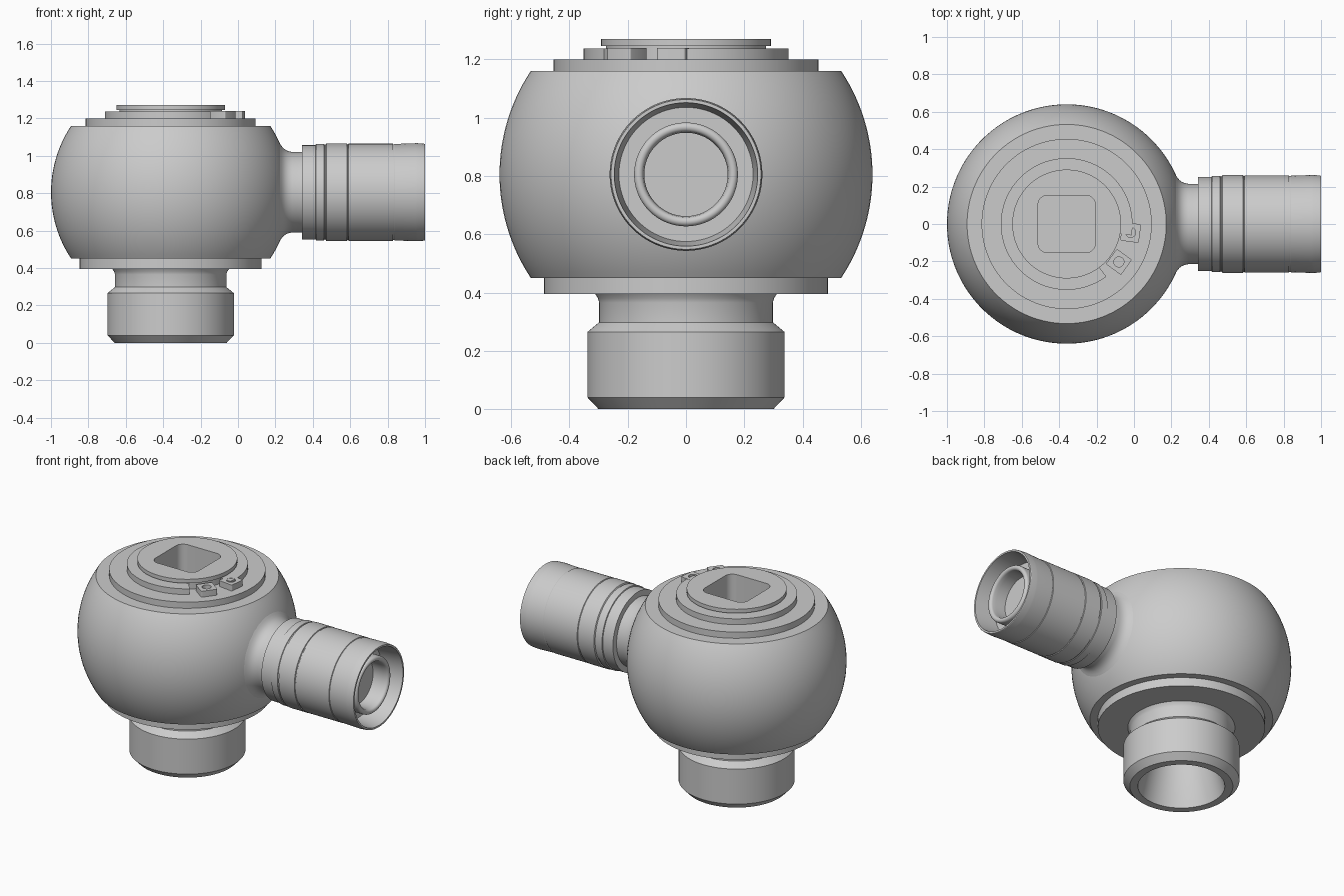
import bpy, bmesh
from math import sin, cos, pi, radians, sqrt
from mathutils import Matrix, Vector

cube = bpy.data.objects.get("Cube")
if cube:
    bpy.data.objects.remove(cube)

# One plain metal grey
grey = bpy.data.materials.new("satin grey metal")
grey.use_nodes = True
colour = (0.6, 0.6, 0.6, 1)
grey.diffuse_color = colour
grey.node_tree.nodes["Principled BSDF"].inputs["Base Color"].default_value = colour

AXIS_X = -0.36
MID_Z = 0.805
SEGS = 96
upright = Matrix.Translation((AXIS_X, 0, 0))
sideways = Matrix.Translation((0, 0, MID_Z)) @ Matrix.Rotation(pi / 2, 4, 'Y')


def circle(r, z, n=SEGS):
    return [Vector((r * cos((i + .5) * 2 * pi / n), r * sin((i + .5) * 2 * pi / n), z))
            for i in range(n)]


def rounded_square(half, corner, z, n=SEGS):
    """Square ring whose points pair up with those of a circle."""
    k = half - corner
    return [Vector((p.x + (k if p.x > 0 else -k), p.y + (k if p.y > 0 else -k), z))
            for p in circle(corner, z, n)]


def finish(name, bm, matrix):
    bmesh.ops.recalc_face_normals(bm, faces=bm.faces)
    bm.transform(matrix)
    mesh = bpy.data.meshes.new(name)
    bm.to_mesh(mesh)
    bm.free()
    mesh.materials.append(grey)
    obj = bpy.data.objects.new(name, mesh)
    bpy.context.collection.objects.link(obj)
    bpy.ops.object.select_all(action='DESELECT')
    obj.select_set(True)
    bpy.context.view_layer.objects.active = obj
    bpy.ops.object.shade_smooth_by_angle(angle=radians(25))
    return obj


def loft(name, rings, matrix=upright, wrap=False):
    """Skin a stack of rings; cap the ends, or join last to first."""
    bm = bmesh.new()
    loops = [[bm.verts.new(p) for p in ring] for ring in rings]
    pairs = list(zip(loops, loops[1:]))
    if wrap:
        pairs.append((loops[-1], loops[0]))
    for a, b in pairs:
        for i in range(len(a)):
            j = (i + 1) % len(a)
            bm.faces.new((a[i], a[j], b[j], b[i]))
    if not wrap:
        bm.faces.new(loops[0])
        bm.faces.new(loops[-1])
    return finish(name, bm, matrix)


def lathe(name, profile, matrix=upright, wrap=False):
    return loft(name, [circle(r, h) for r, h in profile], matrix, wrap)


def washer(name, inner, outer, low, high):
    lathe(name, [(inner, low), (outer, low), (outer, high), (inner, high)], wrap=True)


# Ball housing, cut flat above and below
R, H, steps = 0.64, 0.355, 32
ball = [(sqrt(R * R - h * h), MID_Z + h)
        for h in (-H + 2 * H * i / steps for i in range(steps + 1))]
lathe("ball_housing", [(0.255, MID_Z - H)] + ball + [(0.255, MID_Z + H)], wrap=True)

# Flanges above and below the ball
washer("lower_flange", 0.25, 0.487, 0.395, 0.455)
washer("upper_flange", 0.25, 0.455, 1.15, 1.2)

# Hollow threaded connector underneath
lathe("bottom_connector", [
    (0.2, 0.5), (0.2, 0.22), (0.253, 0), (0.3, 0), (0.338, 0.04), (0.338, 0.265),
    (0.298, 0.298), (0.298, 0.365), (0.302, 0.38), (0.312, 0.395),
    (0.312, 0.41), (0.245, 0.41), (0.245, 0.6)])

# Top plug with a rounded square socket
loft("socket_plug", [
    circle(0.25, 0.95), circle(0.25, 1.19), circle(0.275, 1.19), circle(0.275, 1.245),
    circle(0.291, 1.245), circle(0.291, 1.27),
    rounded_square(0.153, 0.05, 1.27), rounded_square(0.153, 0.05, 1.0)])

# Open retaining ring and its two eyelets
LOW, HIGH = 1.195, 1.237
bm = bmesh.new()
angles = [radians(-10 + 317 * i / SEGS + 0) for i in range(SEGS + 1)]
sections = [[bm.verts.new((r * cos(a), r * sin(a), z))
             for r, z in ((0.27, LOW), (0.352, LOW), (0.352, HIGH), (0.27, HIGH))]
            for a in angles]
for s, t in zip(sections, sections[1:]):
    for i in range(4):
        j = (i + 1) % 4
        bm.faces.new((s[i], s[j], t[j], t[i]))
bm.faces.new(sections[0])
bm.faces.new(sections[-1])
finish("retaining_ring", bm, upright)

for side, angle in (("left", -7.5), ("right", -36)):
    place = upright @ Matrix.Rotation(radians(angle), 4, 'Z') @ Matrix.Translation((0.345, 0, 0))
    top = HIGH + 0.001
    loft(side + "_ring_eyelet", [
        circle(0.027, LOW, 32), rounded_square(0.05, 0.008, LOW, 32),
        rounded_square(0.05, 0.008, top, 32), circle(0.027, top, 32)], place, wrap=True)

# Side neck flaring into the ball
lathe("side_neck", [
    (0.1, 0.18), (0.27, 0.218), (0.25, 0.231), (0.236, 0.242), (0.226, 0.255),
    (0.219, 0.27), (0.215, 0.29), (0.215, 0.36), (0.1, 0.36)], sideways)

# Coupling sleeve: stepped bands, fine grooves and a hollow end
lathe("coupling_sleeve", [
    (0.1, 0.343), (0.252, 0.343), (0.252, 0.415), (0.258, 0.417), (0.258, 0.46),
    (0.254, 0.462), (0.254, 0.468), (0.261, 0.472), (0.261, 0.583),
    (0.256, 0.585), (0.256, 0.589), (0.26, 0.592), (0.26, 0.828),
    (0.256, 0.83), (0.256, 0.834), (0.258, 0.837), (0.262, 0.95), (0.262, 0.96),
    (0.259, 0.997), (0.257, 1.0), (0.246, 1.0), (0.23, 0.86), (0.1, 0.86)], sideways)

# Inner tube with a rounded lip and stepped bore
lip = [(0.162 + 0.016 * cos(t * pi / 8), 0.95 + 0.016 * sin(t * pi / 8)) for t in range(9)]
lathe("inner_tube", [(0.178, 0.8)] + lip +
      [(0.143, 0.93), (0.143, 0.62), (0.093, 0.62), (0.093, 0.5)], sideways)
